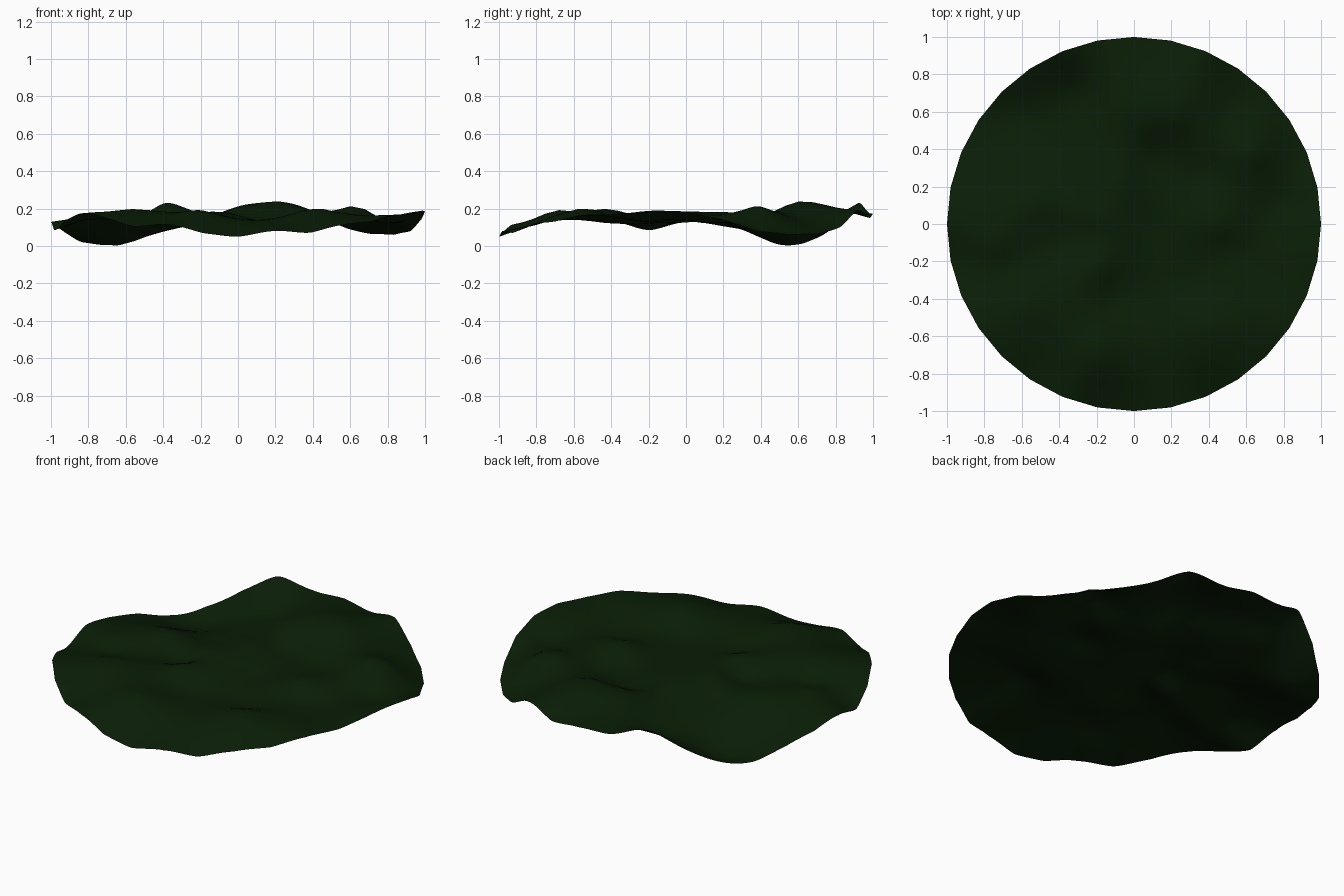
import bpy, bmesh, math

if "Cube" in bpy.data.objects:
    bpy.data.objects.remove(bpy.data.objects["Cube"])

# Rim heights, counter-clockwise from +x, one per side of the 32-sided disc
RIM = [.183, .142, .08, .06, .065, .105, .19, .15, .171, .176, .23, .134,
       .046, .02, .071, .106, .128, .085, .135, .175, .15, .105, .115, .071,
       .05, .08, .071, .112, .130, .165, .170, .188]
# Crests (x, y, z)
CRESTS = [(.24, .6, .236), (.02, .58, .215), (.64, .40, .21), (.43, .0, .185),
          (.40, -.53, .20), (-.2, -.22, .185), (-.2, .03, .18), (-.07, .24, .18),
          (-.57, -.40, .195), (-.2, -.69, .19), (-.52, .12, .175), (-.76, -.12, .17)]
# Hollows (x, y, z)
HOLLOWS = [(-.3, .72, .11), (-.7, .48, .012), (-.62, .6, .01), (-.42, .5, .075),
           (.1, .36, .13), (.38, .27, .135), (.80, .12, .12), (.29, -.34, .12),
           (.72, -.3, .145), (-.1, -.38, .125), (.12, -.02, .125), (-.32, -.08, .12),
           (-.36, .2, .125), (-.67, -.22, .14), (.53, -.14, .13), (.52, .6, .15),
           (.1, -.6, .14), (.45, -.75, .145), (-.42, -.7, .15)]

samples = [(math.cos(k * math.tau / 32), math.sin(k * math.tau / 32), z)
           for k, z in enumerate(RIM)] + CRESTS + HOLLOWS


def kernel(ax, ay, bx, by):
    return math.sqrt((ax - bx) ** 2 + (ay - by) ** 2 + .004)


def solve(rows):
    """Gaussian elimination with pivoting on an augmented matrix."""
    n = len(rows)
    for i in range(n):
        p = max(range(i, n), key=lambda r: abs(rows[r][i]))
        rows[i], rows[p] = rows[p], rows[i]
        for r in range(n):
            if r != i:
                f = rows[r][i] / rows[i][i]
                rows[r] = [a - f * b for a, b in zip(rows[r], rows[i])]
    return [rows[i][n] / rows[i][i] for i in range(n)]


# Smooth surface through all samples, measured from a mean level
MEAN = .14
weights = solve([[kernel(ax, ay, bx, by) for bx, by, _ in samples] + [az - MEAN]
                 for ax, ay, az in samples])


def height(x, y):
    z = MEAN + sum(w * kernel(x, y, sx, sy) for w, (sx, sy, _) in zip(weights, samples))
    return min(max(z, 0), .24)


# Flat 32-sided disc, finely subdivided, then raised into rolling ground
bm = bmesh.new()
bmesh.ops.create_circle(bm, cap_ends=True, cap_tris=True, segments=32, radius=1)
bmesh.ops.subdivide_edges(bm, edges=bm.edges[:], cuts=13, use_grid_fill=True)
for v in bm.verts:
    v.co.z = height(v.co.x, v.co.y)
bmesh.ops.recalc_face_normals(bm, faces=bm.faces[:])
if sum(f.normal.z for f in bm.faces) < 0:
    bmesh.ops.reverse_faces(bm, faces=bm.faces[:])
for f in bm.faces:
    f.smooth = True
mesh = bpy.data.meshes.new("grass_ground")
bm.to_mesh(mesh)
bm.free()
ground = bpy.data.objects.new("grass_ground", mesh)
bpy.context.collection.objects.link(ground)

# Dark green
green = bpy.data.materials.new("dark_green")
green.diffuse_color = (.003, .013, .002, 1)
green.use_nodes = True
green.node_tree.nodes["Principled BSDF"].inputs["Base Color"].default_value = green.diffuse_color
mesh.materials.append(green)
